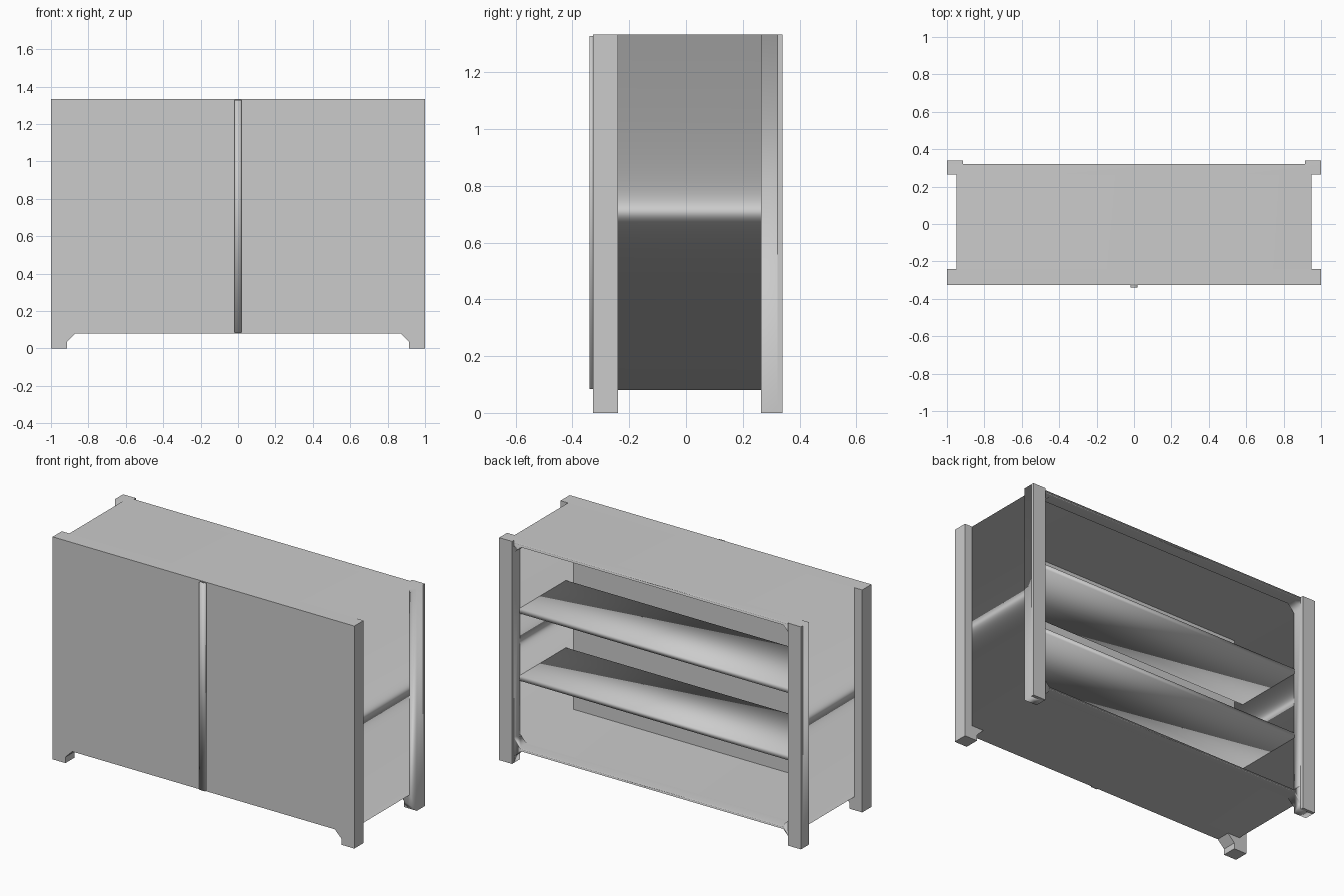
import bpy
import bmesh

cube = bpy.data.objects.get("Cube")
if cube:
    bpy.data.objects.remove(cube)

grey = bpy.data.materials.new("plain grey")
grey.use_nodes = True
colour = (0.6, 0.6, 0.6, 1)
grey.diffuse_color = colour
grey.node_tree.nodes["Principled BSDF"].inputs["Base Color"].default_value = colour


def prism(name, outline, y0, y1, smooth=False, hole=None):
    """Extrude an x-z outline, with an optional hole, from y0 to y1."""
    mesh = bpy.data.meshes.new(name)
    bm = bmesh.new()
    loops = [[bm.verts.new((x, y0, z)) for x, z in points]
             for points in (outline, hole) if points]
    if hole:
        edges = [bm.edges.new((a, b)) for loop in loops
                 for a, b in zip(loop, loop[1:] + loop[:1])]
        bmesh.ops.triangle_fill(bm, use_beauty=True, edges=edges, normal=(0, -1, 0))
    else:
        bm.faces.new(loops[0])
    out = bmesh.ops.extrude_face_region(bm, geom=bm.faces[:])
    moved = [v for v in out["geom"] if isinstance(v, bmesh.types.BMVert)]
    bmesh.ops.translate(bm, verts=moved, vec=(0, y1 - y0, 0))
    bmesh.ops.recalc_face_normals(bm, faces=bm.faces)
    for f in bm.faces:
        f.smooth = smooth
    bm.to_mesh(mesh)
    bm.free()
    mesh.materials.append(grey)
    obj = bpy.data.objects.new(name, mesh)
    bpy.context.collection.objects.link(obj)
    return obj


def rectangle(x0, x1, z0, z1):
    return [(x0, z0), (x1, z0), (x1, z1), (x0, z1)]


def mirrored(half):
    """Close a right-hand outline with its mirror image."""
    return half + [(-x, z) for x, z in reversed(half)]


TOP, BASE = 1.333, 0.081
FRONT, FRONT_IN = -0.327, -0.24
BACK_IN, BACK, POST_BACK = 0.265, 0.322, 0.34
INNER, OUTER = 0.915, 0.95
FLOOR, CEILING = BASE + 0.025, TOP - 0.025
BRACE = 0.045
TIP = INNER - BRACE

# Front panel with two chamfered feet
footed = mirrored([(TIP, BASE), (INNER, BASE - BRACE), (INNER, 0), (1, 0), (1, TOP)])
prism("front_panel", footed, FRONT, FRONT_IN)

# Central handle strip
prism("handle_strip", rectangle(-0.02, 0.02, BASE + 0.004, TOP - 0.005),
      -POST_BACK, FRONT, True)

# Open box of sides, top and floor
prism("carcass", rectangle(-OUTER, OUTER, BASE, TOP), FRONT_IN, BACK_IN,
      hole=rectangle(-INNER, INNER, FLOOR, CEILING))

# Back frame: footed outline around a chamfered opening
rail = CEILING - 0.005
opening = mirrored([(TIP, FLOOR), (INNER, FLOOR + BRACE), (INNER, rail - BRACE), (TIP, rail)])
prism("back_frame", footed, BACK_IN, BACK, hole=opening)

# Raised faces of the back posts
for side, s in (("left", 1), ("right", -1)):
    prism(side + "_back_post", rectangle(s * INNER, s, 0, TOP), BACK, POST_BACK)

# Inner shelves
for name, z in (("lower_shelf", 0.472), ("upper_shelf", 0.875)):
    prism(name, rectangle(-INNER, INNER, z, z + 0.03), -0.17, 0.27, True)

# Soften the long edges of the carcass and back frame by shading only
for name in ("carcass", "back_frame"):
    obj = bpy.data.objects[name]
    for face in obj.data.polygons:
        face.use_smooth = True
    obj.modifiers.new("soft edges", "WEIGHTED_NORMAL").weight = 80
